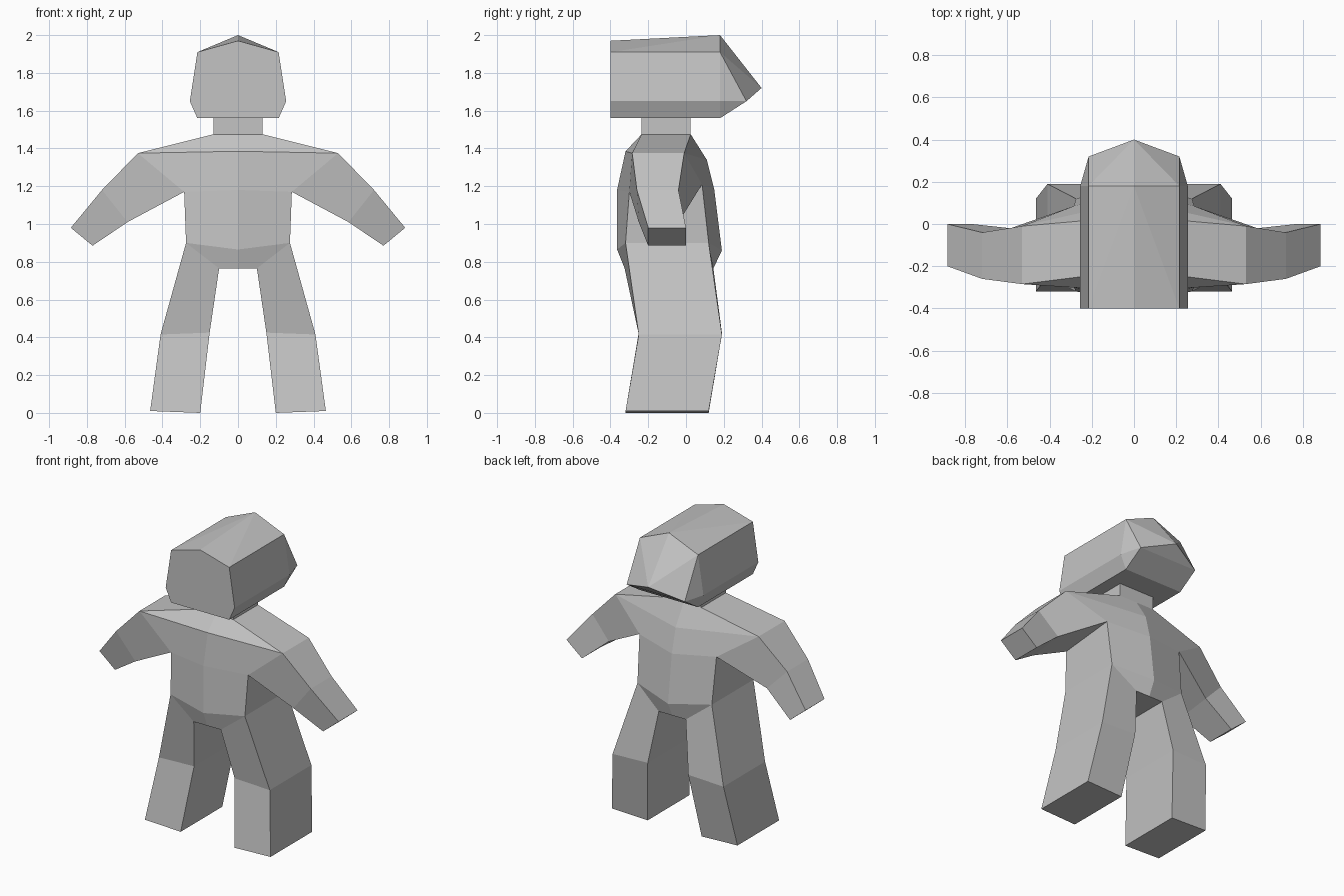
import bpy, bmesh

if "Cube" in bpy.data.objects:
    bpy.data.objects.remove(bpy.data.objects["Cube"])

grey = bpy.data.materials.new("plain grey")
grey.diffuse_color = (0.55, 0.55, 0.55, 1)
grey.use_nodes = True
grey.node_tree.nodes["Principled BSDF"].inputs["Base Color"].default_value = grey.diffuse_color


def finish(name, bm, mirror=False):
    bmesh.ops.recalc_face_normals(bm, faces=bm.faces)
    mesh = bpy.data.meshes.new(name)
    bm.to_mesh(mesh)
    bm.free()
    mesh.materials.append(grey)
    obj = bpy.data.objects.new(name, mesh)
    bpy.context.collection.objects.link(obj)
    if mirror:
        obj.modifiers.new("mirror", 'MIRROR').use_clip = True
    return obj


def loft(name, rings, closed=True, cap_end=False, skip=()):
    """Bridge matching rings of points, then mirror across x."""
    bm = bmesh.new()
    loops = [[bm.verts.new(p) for p in ring] for ring in rings]
    n = len(rings[0])
    for r, (a, b) in enumerate(zip(loops, loops[1:])):
        for i in range(n if closed else n - 1):
            if (r, i) not in skip:
                j = (i + 1) % n
                bm.faces.new((a[i], a[j], b[j], b[i]))
    if cap_end:
        bm.faces.new(loops[-1])
    return finish(name, bm, True)


# Joints shared by the torso and the limbs: front point, back point
shoulder = [(.53, -.285, 1.375), (.53, -.01, 1.375)]
armpit = [(.285, -.30, 1.17), (.285, .085, 1.21)]
waist = [(.275, -.32, .90), (.275, .12, .90)]
crotch = [(.10, -.325, .765), (.10, .145, .765)]

# Torso: half rings running front centre, front side, back side, back centre;
# the side is left open where the arm and the leg join
loft("torso", [
    [(0, -.235, 1.475), (.13, -.235, 1.475), (.13, .025, 1.475), (0, .025, 1.475)],
    [(0, -.32, 1.385), *shoulder, (0, .11, 1.34)],
    [(0, -.365, 1.18), *armpit, (0, .15, 1.18)],
    [(0, -.365, .865), *waist, (0, .19, .86)],
    [(0, -.325, .765), *crotch, (0, .145, .765)],
], closed=False, cap_end=True, skip={(1, 1), (3, 1)})

# Neck
loft("neck", [[(0, -.235, z), (.13, -.235, z), (.13, .025, z), (0, .025, z)]
              for z in (1.475, 1.56)], closed=False)

# Arms: shoulder, elbow, hand (top front, top back, bottom back, bottom front)
loft("arms", [
    [*shoulder, armpit[1], armpit[0]],
    [(.72, -.26, 1.18), (.72, -.04, 1.18), (.585, -.02, 1.04), (.585, -.25, 1.01)],
    [(.885, -.20, .98), (.885, 0, .98), (.77, 0, .885), (.77, -.20, .885)],
], cap_end=True)

# Legs: hip, knee, foot (outer front, outer back, inner back, inner front)
loft("legs", [
    [*waist, crotch[1], crotch[0]],
    [(.41, -.25, .415), (.41, .19, .415), (.15, .19, .425), (.15, -.25, .425)],
    [(.465, -.32, .01), (.465, .12, .01), (.20, .12, 0), (.20, -.32, 0)],
], cap_end=True)

# Head: long faceted block with a tapered back
bm = bmesh.new()
side = [(.215, 1.91), (.255, 1.65), (.215, 1.56)]
points = [(0, -.40, 1.97), (0, .18, 2.0), (0, .40, 1.72)]
for s in (-1, 1):
    points += [(s * x, y, z) for x, z in side for y in (-.40, .18)]
    points.append((s * .215, .32, 1.65))
for p in points:
    bm.verts.new(p)
bmesh.ops.convex_hull(bm, input=bm.verts)
bmesh.ops.dissolve_limit(bm, angle_limit=.02, verts=bm.verts, edges=bm.edges)
finish("head", bm)
